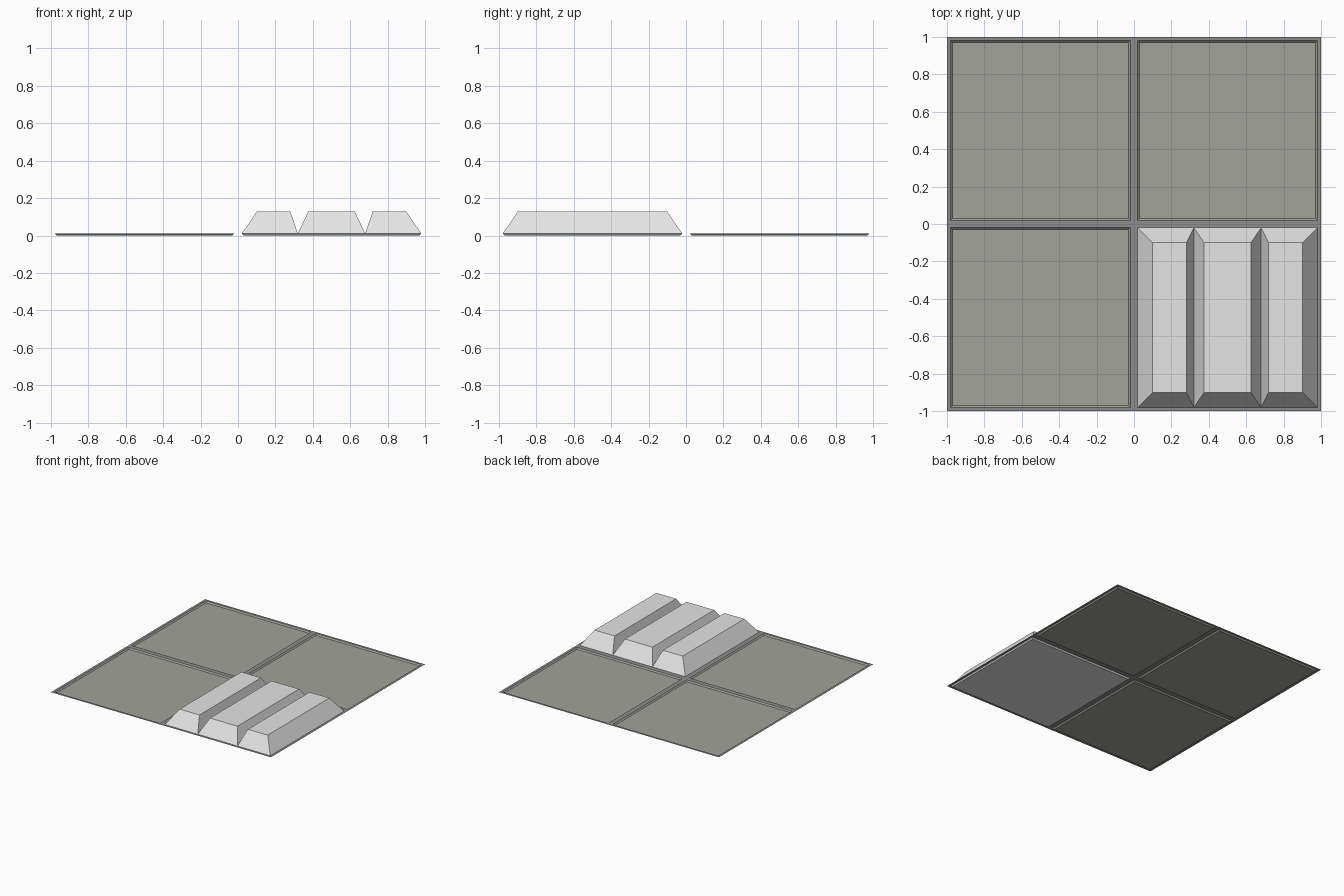
import bpy
import bmesh

if "Cube" in bpy.data.objects:
    bpy.data.objects.remove(bpy.data.objects["Cube"])

RIM = 0.01      # height of the grout frame
TOP = 0.127     # height of the ridges


def material(name, r, g, b):
    m = bpy.data.materials.new(name)
    m.diffuse_color = (r, g, b, 1)
    m.use_nodes = True
    m.node_tree.nodes["Principled BSDF"].inputs["Base Color"].default_value = m.diffuse_color
    return m


stone = material("warm grey", 0.36, 0.36, 0.33)
grout = material("frame grey", 0.27, 0.27, 0.27)
pale = material("pale grey", 0.78, 0.78, 0.78)


def finish(bm, name, mat):
    bmesh.ops.remove_doubles(bm, verts=bm.verts, dist=1e-5)
    me = bpy.data.meshes.new(name)
    bm.to_mesh(me)
    bm.free()
    me.materials.append(mat)
    ob = bpy.data.objects.new(name, me)
    bpy.context.collection.objects.link(ob)
    return ob


def rect(bm, x0, x1, y0, y1, z):
    return [bm.verts.new(p) for p in
            ((x0, y0, z), (x1, y0, z), (x1, y1, z), (x0, y1, z))]


def sides(bm, low, high):
    for i in range(4):
        j = (i + 1) % 4
        bm.faces.new((low[i], low[j], high[j], high[i]))


# Frame strips around the four square panels
bm = bmesh.new()
cuts = [-1, -0.98, -0.02, 0.02, 0.98, 1]
for i in range(5):
    for j in range(5):
        if i % 2 and j % 2:
            continue
        bm.faces.new(rect(bm, cuts[i], cuts[i + 1], cuts[j], cuts[j + 1], RIM))
finish(bm, "frame", grout)


# Shallow sunken pans
def pan(name, cx, cy, mat):
    bm = bmesh.new()
    o, n = 0.48, 0.47
    outer = rect(bm, cx - o, cx + o, cy - o, cy + o, RIM)
    inner = rect(bm, cx - n, cx + n, cy - n, cy + n, 0)
    sides(bm, outer, inner)
    bm.faces.new(inner)
    finish(bm, name, mat)


pan("panel_back_left", -0.5, 0.5, stone)
pan("panel_back_right", 0.5, 0.5, stone)
pan("panel_front_left", -0.5, -0.5, stone)
pan("ridge_base", 0.5, -0.5, pale)

# Three bevelled ridges: base x range, top x range
bm = bmesh.new()
for b0, b1, t0, t1 in ((0.02, 0.32, 0.10, 0.28),
                       (0.32, 0.68, 0.375, 0.625),
                       (0.68, 0.98, 0.72, 0.90)):
    low = rect(bm, b0, b1, -0.98, -0.02, RIM)
    high = rect(bm, t0, t1, -0.90, -0.10, TOP)
    sides(bm, low, high)
    bm.faces.new(high)
finish(bm, "ridges", pale)
